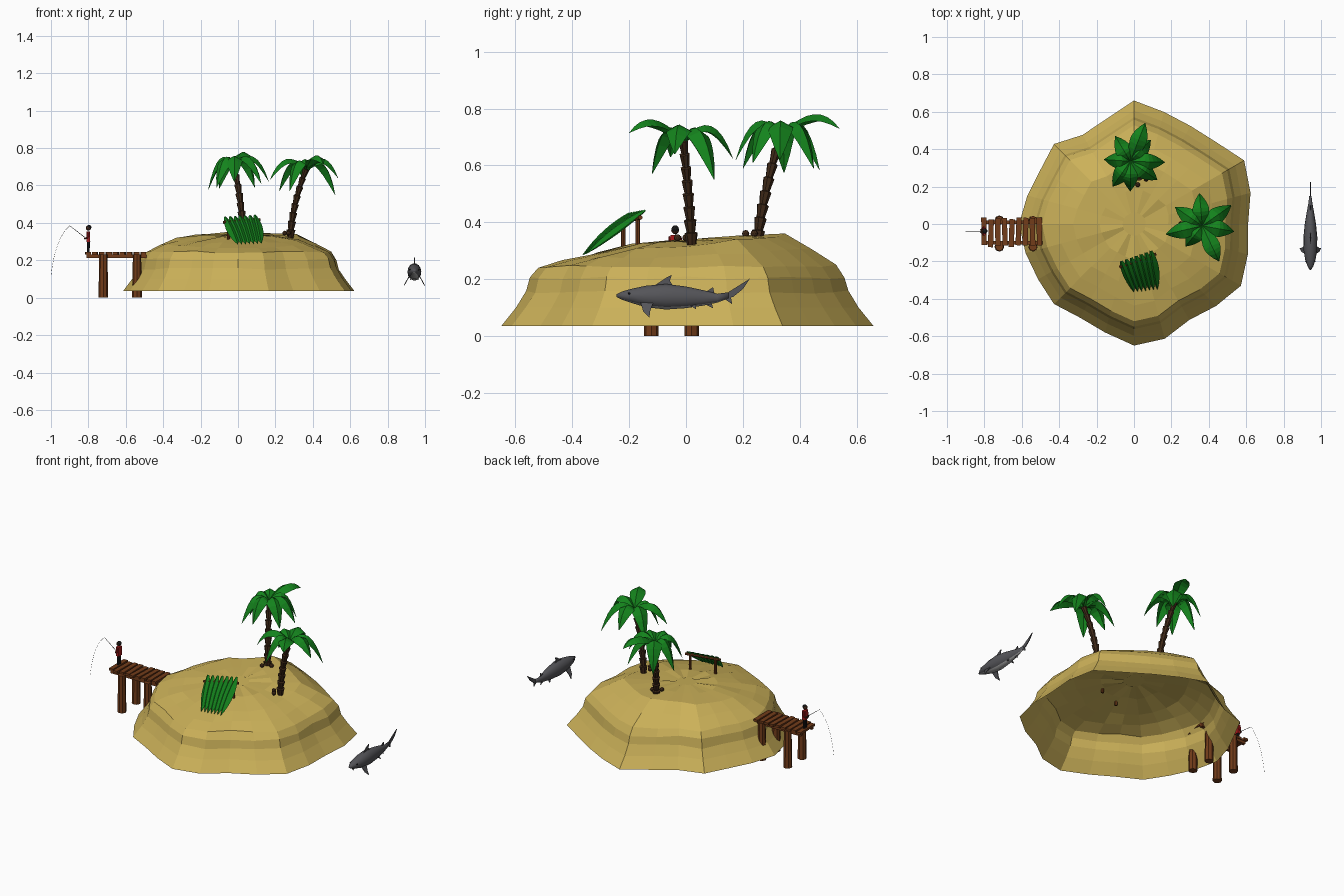
import bpy, bmesh, math, random
from mathutils import Vector

random.seed(4)
if "Cube" in bpy.data.objects:
    bpy.data.objects.remove(bpy.data.objects["Cube"], do_unlink=True)


def material(name, *rgb):
    mat = bpy.data.materials.new(name)
    mat.use_nodes = True
    mat.diffuse_color = (*rgb, 1)
    mat.node_tree.nodes["Principled BSDF"].inputs["Base Color"].default_value = (*rgb, 1)
    return mat


SAND = material("sand", .6, .44, .1)
GREEN = material("palm green", .007, .23, .012)
BARK = material("dark bark", .05, .022, .009)
TIMBER = material("timber", .17, .045, .01)
GREY = material("shark grey", .09, .09, .1)
PALE = material("pale belly", .4, .4, .4)
RED = material("red shirt", .4, .01, .01)
BLACK = material("black", .01, .01, .01)
SKIN = material("brown skin", .07, .025, .012)


def build(name, verts, faces, mat, closed=True):
    me = bpy.data.meshes.new(name)
    me.from_pydata([tuple(v) for v in verts], [], faces)
    me.materials.append(mat)
    if closed:
        bm = bmesh.new()
        bm.from_mesh(me)
        bmesh.ops.recalc_face_normals(bm, faces=bm.faces)
        bm.to_mesh(me)
        bm.free()
    obj = bpy.data.objects.new(name, me)
    bpy.context.scene.collection.objects.link(obj)
    return obj


def loft(name, rings, mat, start=True, end=True, closed=True):
    n = len(rings[0])
    faces = [(k * n + i, k * n + (i + 1) % n, (k + 1) * n + (i + 1) % n, (k + 1) * n + i)
             for k in range(len(rings) - 1) for i in range(n)]
    if start:
        faces.append(tuple(reversed(range(n))))
    if end:
        faces.append(tuple(range((len(rings) - 1) * n, len(rings) * n)))
    return build(name, [v for r in rings for v in r], faces, mat, closed)


def tube(name, path, radii, mat, sides=8):
    path = [Vector(p) for p in path]
    rings = []
    for k, p in enumerate(path):
        way = path[min(k + 1, len(path) - 1)] - path[max(k - 1, 0)]
        q = way.to_track_quat('Z', 'Y')
        rings.append([p + q @ Vector((math.cos(a), math.sin(a), 0)) * radii[k]
                      for a in (math.tau * i / sides for i in range(sides))])
    return loft(name, rings, mat)


def box(name, center, size, mat, turn=0):
    x, y, z = (s / 2 for s in size)
    rings = [[(-x, -y, h), (x, -y, h), (x, y, h), (-x, y, h)] for h in (-z, z)]
    obj = loft(name, rings, mat)
    obj.location = center
    obj.rotation_euler.z = turn
    return obj


def ball(name, center, radius, mat):
    me = bpy.data.meshes.new(name)
    bm = bmesh.new()
    bmesh.ops.create_icosphere(bm, subdivisions=2, radius=radius)
    bm.to_mesh(me)
    bm.free()
    me.materials.append(mat)
    obj = bpy.data.objects.new(name, me)
    obj.location = center
    bpy.context.scene.collection.objects.link(obj)


def bezier(a, b, c, t):
    return Vector(a) * (1 - t) ** 2 + Vector(b) * 2 * t * (1 - t) + Vector(c) * t * t


def leaf(name, a, b, c, width, fold, up=(0, 0, 1), steps=8):
    # Folded blade: a raised rib with a drooping edge on each side
    up, verts, faces = Vector(up), [], []
    for k in range(steps + 1):
        t = k / steps
        p = bezier(a, b, c, t)
        way = bezier(a, b, c, t + .01) - bezier(a, b, c, t - .01)
        side = way.cross(up).normalized()
        normal = side.cross(way).normalized()
        w = width * max(.03, math.sin(math.pi * (.06 + .94 * t)) ** .75 if t < 1 else 0)
        verts += [p + side * w - normal * w * fold, p, p - side * w - normal * w * fold]
    for k in range(steps):
        i = 3 * k
        faces += [(i, i + 3, i + 4, i + 1), (i + 1, i + 4, i + 5, i + 2)]
    return build(name, verts, [tuple(reversed(f)) for f in faces], GREEN, closed=False)


# Sand island: an open shell of shrinking rings around a lobed outline
OUTLINE = [.61, .645, .68, .62, .605, .62, .66, .58, .55, .605, .578, .59,
           .615, .6, .592, .605, .578, .6, .65, .635, .592, .62, .66, .63]
# scale, height, tilt towards the back
LEVELS = [(1, .035, 0), (.92, .1, 0), (.865, .155, 0), (.845, .205, 0), (.8, .245, 0),
          (.67, .285, .04), (.53, .32, .1), (.3, .334, .08), (.1, .335, .07)]
island_rings = []
for scale, height, tilt in LEVELS:
    ring = []
    for i, r in enumerate(OUTLINE):
        a = math.tau * i / len(OUTLINE)
        even = r + (.61 - r) * max(0, .6 - scale)
        y = even * scale * math.sin(a)
        bump = random.uniform(-.006, .006) if scale < .9 else 0
        ring.append((even * scale * math.cos(a), y, height + tilt * y + bump))
    island_rings.append(ring)
loft("sand_island", island_rings, SAND, start=False, closed=False)

# Palms: stepped trunk and a crown of arching leaves
PALMS = {
    "back_palm": [((.03, .25, .33), (.02, .27, .5), (-.02, .335, .71)),
                  [(.06, .54, .73), (.165, .33, .62), (.125, .235, .61), (-.02, .175, .62),
                   (-.115, .2, .59), (-.16, .345, .575), (-.1, .47, .585), (.09, .45, .59)]],
    "left_palm": [((.28, .02, .32), (.29, .01, .5), (.365, -.01, .69)),
                  [(.35, .165, .625), (.52, .1, .55), (.535, -.04, .64), (.455, -.2, .715),
                   (.275, -.12, .57), (.17, -.055, .63), (.22, .09, .57)]],
}
for name, (spine, tips) in PALMS.items():
    path, radii, rows = [], [], 8
    for k in range(rows):
        size = 1 - .3 * k / rows
        path += [bezier(*spine, k / rows), bezier(*spine, (k + .93) / rows)]
        radii += [.016 * size, .024 * size]
    tube(name + "_trunk", path, radii, BARK)
    crown = Vector(spine[2])
    for i, tip in enumerate(tips):
        tip = Vector(tip)
        arch = crown.lerp(tip, .62)
        arch.z = crown.z + .13
        leaf(f"{name}_leaf_{i}", crown, arch, tip, .045, .55)
for i, spot in enumerate([(.25, 0, .345), (.27, -.03, .345), (.065, .24, .36), (.02, .21, .36)]):
    ball(f"coconut_{i}", spot, .013, BARK)

# Lean-to: two posts, a beam and a sloping roof of leaves
posts = [Vector((-.05, -.22, .29)), Vector((.09, -.17, .3))]
for side, foot in zip(("right", "left"), posts):
    tube(f"shelter_{side}_post", [foot, foot + Vector((0, 0, .12))], [.008, .008], TIMBER)
beam = [p + Vector((0, 0, .115)) for p in posts]
reach = (beam[1] - beam[0]) * .2
tube("shelter_beam", [beam[0] - reach, beam[1] + reach], [.008, .008], TIMBER)
count = 7
for i in range(count):
    t = i / (count - 1)
    top = Vector((-.07, -.2, .435)).lerp(Vector((.09, -.145, .445)), t)
    low = Vector((0, -.365, .285)).lerp(Vector((.125, -.35, .29)), t)
    middle = top.lerp(low, .5) + Vector((0, -.012, .025))
    leaf(f"shelter_leaf_{i}", top, middle, low, .025, .9, up=(-.1, -.55, .8))

# Jetty: planks over two stringers on four posts
for i in range(9):
    box(f"jetty_plank_{i}", (-.802 + i * .037, -.045 + random.uniform(-.006, .006), .237),
        (.028, .148, .014), TIMBER, random.uniform(-.04, .04))
for y in (-.1, .01):
    box("jetty_stringer", (-.65, y, .222), (.32, .018, .018), TIMBER)
for x in (-.72, -.54):
    for y in (-.122, .02):
        tube("jetty_post", [(x, y, 0), (x, y, .232)], [.026, .022], TIMBER)

# Angler standing at the end of the jetty
ax, ay = -.8, -.038
for s in (-1, 1):
    tube("angler_leg", [(ax, ay + s * .008, .244), (ax, ay + s * .007, .302)], [.007, .008], BLACK)
    tube("angler_sleeve", [(ax, ay + s * .017, .35), (ax - .004, ay + s * .019, .322)],
         [.006, .006], RED)
    tube("angler_forearm", [(ax - .004, ay + s * .019, .322), (ax - .02, ay + s * .004, .315)],
         [.005, .004], SKIN)
box("angler_torso", (ax, ay, .327), (.02, .032, .056), RED)
ball("angler_head", (ax, ay, .372), .014, SKIN)
ball("angler_hair", (ax + .003, ay, .376), .0135, BLACK)
tube("fishing_rod", [(ax + .01, ay, .3), (-.9, ay, .385)], [.002, .001], BLACK, 5)
line = [bezier((-.9, ay, .385), (-.975, ay, .32), (-.999, ay, .125), k / 8) for k in range(9)]
tube("fishing_line", line, [.0006] * 9, BLACK, 4)

# Shark body: elliptical stations from nose to tail
sx = .943
STATIONS = [(-.245, .142, .004, .005), (-.225, .142, .016, .015), (-.19, .141, .028, .026),
            (-.14, .139, .036, .039), (-.07, .138, .037, .046), (0, .136, .03, .039),
            (.06, .134, .02, .028), (.11, .133, .011, .016), (.15, .143, .006, .011)]
body = loft("shark_body", [[(sx + w * math.sin(a), y, z + h * math.cos(a))
                            for a in (math.tau * (i + .5) / 14 for i in range(14))]
                           for y, z, w, h in STATIONS], GREY)
body.data.materials.append(PALE)
for face in body.data.polygons:
    face.use_smooth = True
    if face.normal.z < -.72:
        face.material_index = 1


# Shark fins: thin plates in the side plane, or splayed pairs
def fin(name, outline, thick=.005, root=0, splay=0):
    mid = outline[0][1]
    rings = [[(sx + root + t + splay * (mid - z), y, z) for y, z in outline]
             for t in (-thick / 2, thick / 2)]
    return loft(name, rings, GREY)


fin("dorsal_fin", [(-.115, .175), (-.07, .205), (-.05, .215), (-.057, .195), (-.045, .175)])
fin("rear_dorsal_fin", [(.07, .155), (.095, .172), (.1, .15)])
fin("anal_fin", [(.06, .115), (.095, .098), (.09, .12)])
fin("tail_upper_lobe", [(.125, .132), (.15, .155), (.225, .202), (.2, .165), (.165, .137)])
fin("tail_lower_lobe", [(.125, .145), (.165, .145), (.158, .135), (.163, .112), (.14, .127)])
for s in (-1, 1):
    fin("pectoral_fin", [(-.16, .118), (-.15, .085), (-.128, .064), (-.127, .085), (-.115, .118)],
        root=s * .026, splay=s * .55)
    fin("pelvic_fin", [(.01, .11), (.035, .094), (.035, .112)], root=s * .012, splay=s * .6)
    ball("shark_eye", (sx + s * .024, -.2, .15), .004, BLACK)
